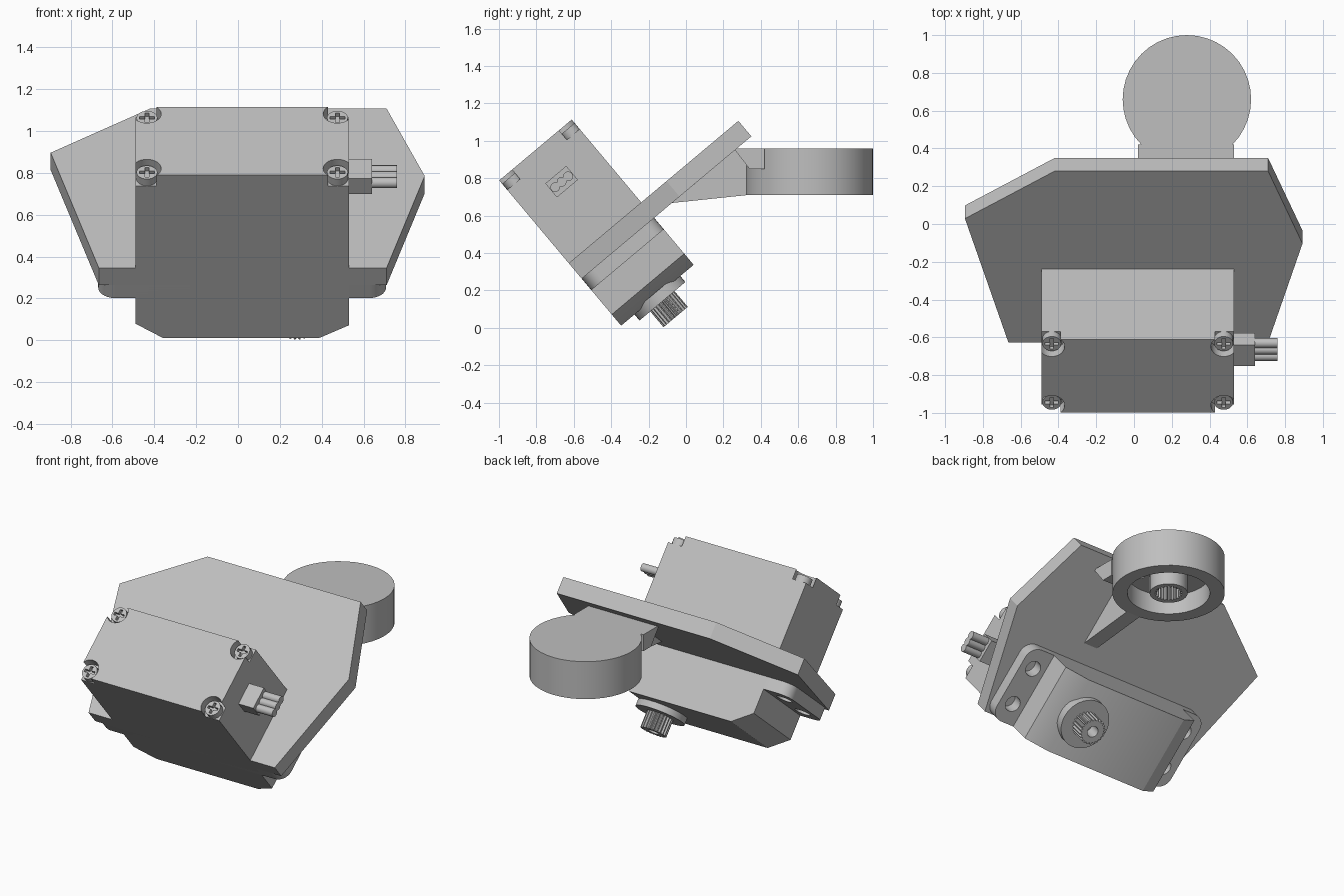
import bpy, bmesh, math
from mathutils import Matrix, Vector

if "Cube" in bpy.data.objects:
    bpy.data.objects.remove(bpy.data.objects["Cube"])

grey = bpy.data.materials.new("plain_grey")
grey.diffuse_color = (0.52, 0.52, 0.52, 1)
grey.use_nodes = True
grey.node_tree.nodes["Principled BSDF"].inputs["Base Color"].default_value = grey.diffuse_color

FLAT = Matrix.Identity(4)
TILT = Matrix.Rotation(math.radians(40), 4, 'X')      # servo and plate lean 40 degrees
SIDE = Matrix(((0, 0, 1, 0), (1, 0, 0, 0), (0, 1, 0, 0), (0, 0, 0, 1)))  # (y, z) profile run along x
TILT_SIDE = TILT @ SIDE


def prism(name, pts, lo, hi, frame=FLAT):
    """Extrude a 2D outline from lo to hi in the given frame."""
    bm = bmesh.new()
    face = bm.faces.new([bm.verts.new((p[0], p[1], lo)) for p in pts])
    ext = bmesh.ops.extrude_face_region(bm, geom=[face])
    bmesh.ops.translate(bm, vec=(0, 0, hi - lo),
                        verts=[e for e in ext["geom"] if isinstance(e, bmesh.types.BMVert)])
    bm.transform(frame)
    bmesh.ops.recalc_face_normals(bm, faces=bm.faces)
    me = bpy.data.meshes.new(name)
    bm.to_mesh(me)
    bm.free()
    me.materials.append(grey)
    ob = bpy.data.objects.new(name, me)
    bpy.context.collection.objects.link(ob)
    return ob


def circle(cx, cy, r, n=32, a0=0, a1=360):
    full = a1 - a0 == 360
    return [(cx + r * math.cos(math.radians(a0 + (a1 - a0) * i / (n if full else n - 1))),
             cy + r * math.sin(math.radians(a0 + (a1 - a0) * i / (n if full else n - 1))))
            for i in range(n)]


def rect(x0, x1, y0, y1):
    return [(x0, y0), (x1, y0), (x1, y1), (x0, y1)]


def gear(cx, cy, r, depth, teeth=22):
    return [(cx + q * math.cos(a), cy + q * math.sin(a))
            for i in range(teeth * 4)
            for a, q in [(math.tau * i / (teeth * 4), r if i % 4 < 2 else r - depth)]]


def cut(ob, *cutters):
    for c in cutters:
        c.hide_render = True
        m = ob.modifiers.new("cut", 'BOOLEAN')
        m.operation, m.solver, m.object = 'DIFFERENCE', 'EXACT', c
        bpy.context.view_layer.objects.active = ob
        bpy.ops.object.modifier_apply(modifier=m.name)
        bpy.data.objects.remove(c)


CX, HX = 0.02, 0.51            # servo centre and half length
V0, V1 = -0.258, 0.248         # servo width in the tilted frame
CV = (V0 + V1) / 2
AX = 0.28                      # shaft and wheel share this x
CORNERS = [(i, j) for i in (-1, 1) for j in (-1, 1)]

# servo body with chamfered shaft end: (x, n) profile run along v
RUN_V = TILT @ Matrix(((1, 0, 0, 0), (0, 0, 1, 0), (0, 1, 0, 0), (0, 0, 0, 1)))
body = prism("servo_body", [(CX - HX, 1.246), (CX - HX, 0.32), (CX - 0.38, 0.232),
                            (CX + 0.37, 0.232), (CX + HX, 0.31), (CX + HX, 1.246)], V0, V1, RUN_V)

# corner pockets and cross-head screws
for i, j in CORNERS:
    sx, sv = CX + i * 0.455, CV + j * 0.203
    pocket = circle(0, 0, 0.068, 22, 90, 360) + [(0.1, 0), (0.1, 0.1), (0, 0.1)]
    cut(body, prism("pocket", [(sx + i * a, sv + j * b) for a, b in pocket], 1.18, 1.3, TILT))
    screw = prism("screw", circle(sx, sv, 0.05, 24), 1.17, 1.222, TILT)
    cut(screw,
        prism("slot_a", rect(sx - 0.036, sx + 0.036, sv - 0.009, sv + 0.009), 1.2, 1.3, TILT),
        prism("slot_b", rect(sx - 0.009, sx + 0.009, sv - 0.036, sv + 0.036), 1.2, 1.3, TILT))

# mounting ears with rounded corners and screw holes
R = 0.08
ear_pts = []
for k, (i, j) in enumerate([(1, 1), (-1, 1), (-1, -1), (1, -1)]):
    ear_pts += circle(CX + i * (0.688 - R), CV + j * (0.253 - R), R, 8, 90 * k, 90 * k + 90)
ears = prism("mounting_ears", ear_pts, 0.48, 0.56, TILT)
for i, j in CORNERS:
    cut(ears, prism("hole", circle(CX + i * 0.595, CV + j * 0.125, 0.05, 24), 0.4, 0.557, TILT))

# output shaft: collar, splined shaft with screw hole
prism("shaft_collar", circle(AX, CV, 0.16, 40), 0.19, 0.25, TILT)
shaft = prism("splined_shaft", gear(AX, CV, 0.085, 0.012), 0.08, 0.22, TILT)
cut(shaft, prism("bore", circle(AX, CV, 0.036, 20), 0.0, 0.17, TILT))

# cable plug and three wires
prism("cable_plug", rect(-0.08, 0.066, 0.978, 1.075), 0.5, 0.64, TILT_SIDE)
for k in (-1, 0, 1):
    prism("wire", circle(-0.007 + k * 0.045, 1.026, 0.026, 16), 0.62, 0.76, TILT_SIDE)

# mounting plate
plate = prism("mounting_plate", [(-0.665, V0), (0.71, V0), (0.892, 0.425), (0.71, 0.926),
                                 (-0.42, 0.926), (-0.895, 0.598)], 0.56, 0.668, TILT)
cut(plate, prism("opening", rect(CX - HX, CX + HX, V0 - 0.1, V1), 0.5, 0.8, TILT))

# bracket joining the plate to the wheel, and its stiffening rib
prism("wheel_bracket", [(0.262, 0.95), (0.34, 0.85), (0.42, 0.85), (0.42, 0.96), (0.273, 0.96)],
      0.02, 0.53, SIDE)
prism("bracket_rib", [(-0.075, 0.668), (0.345, 0.712), (0.345, 0.86), (0.262, 0.951)],
      AX - 0.05, AX + 0.05, SIDE)

# wheel cup, open below, with small holes in its floor
WY = 0.66
wheel = prism("wheel_cup", circle(AX, WY, 0.34, 40), 0.71, 0.96)
cut(wheel, prism("cavity", circle(AX, WY, 0.25, 40), 0.6, 0.84))
for i, j in CORNERS:
    cut(wheel, prism("pin_hole", circle(AX + i * 0.125, WY + j * 0.125, 0.032, 16), 0.8, 0.9))

# splined hub inside the wheel
hub = prism("wheel_hub", circle(AX, WY, 0.115, 32), 0.71, 0.85)
cut(hub, prism("hub_spline", gear(AX, WY, 0.085, 0.012), 0.6, 0.82))

# smooth the round walls, keep hard edges
bpy.ops.object.select_all(action='DESELECT')
for ob in bpy.context.scene.objects:
    ob.select_set(True)
bpy.context.view_layer.objects.active = body
bpy.ops.object.shade_smooth_by_angle(angle=math.radians(30))
